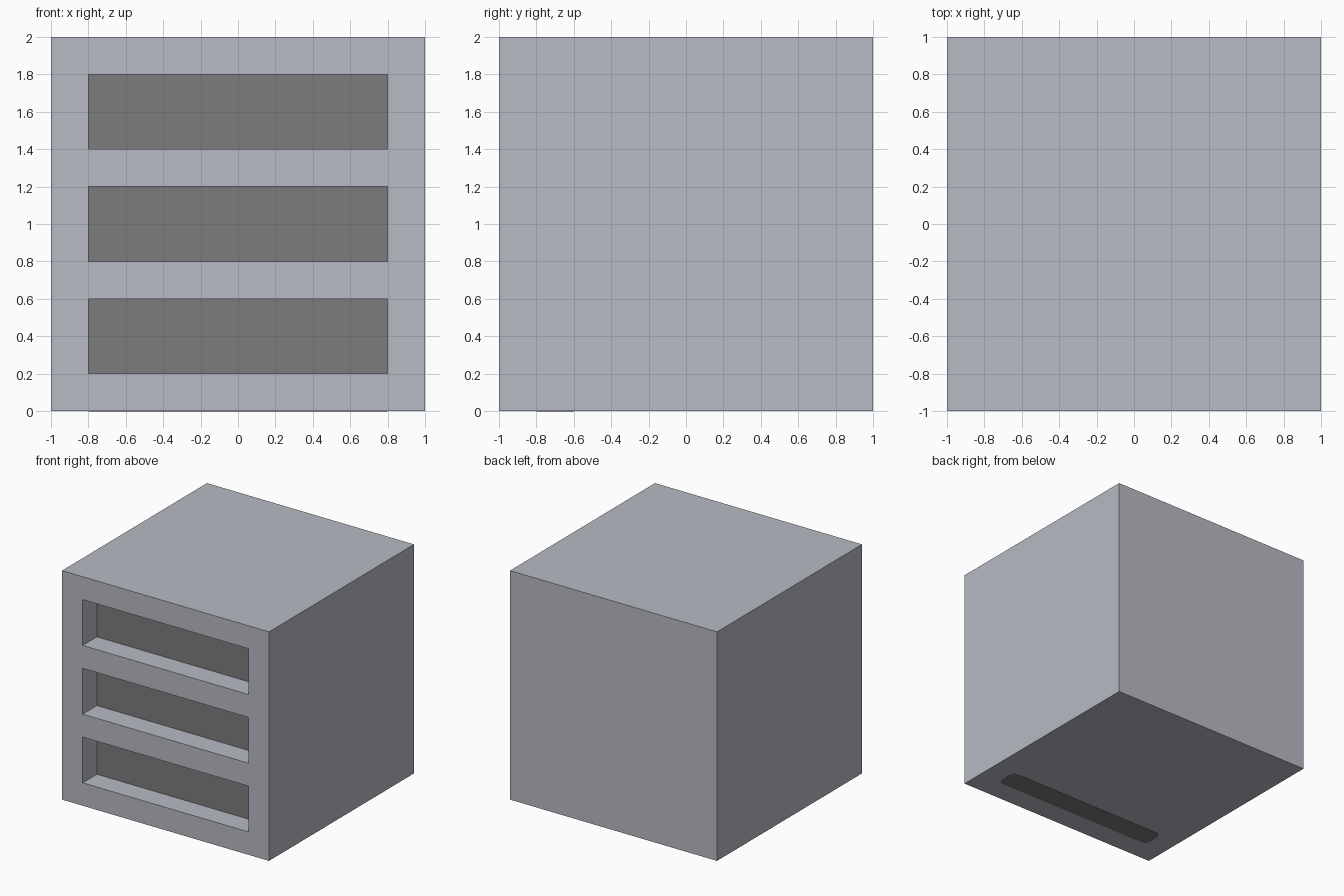
import bpy
import bmesh
from mathutils import Matrix, Vector

if "Cube" in bpy.data.objects:
    bpy.data.objects.remove(bpy.data.objects["Cube"])


def material(name, rgb):
    m = bpy.data.materials.new(name)
    m.diffuse_color = (*rgb, 1.0)
    m.use_nodes = True
    m.node_tree.nodes["Principled BSDF"].inputs["Base Color"].default_value = m.diffuse_color
    return m


body_grey = material("body_grey", (0.475, 0.495, 0.545))
dark_grey = material("dark_grey", (0.2, 0.2, 0.2))


def boxes(name, bounds, mat, corner=0.0):
    """One object made of axis-aligned boxes; corner rounds the upright edges."""
    bm = bmesh.new()
    for lo, hi in bounds:
        lo, hi = Vector(lo), Vector(hi)
        size = Matrix.Diagonal((*(hi - lo), 1.0))
        bmesh.ops.create_cube(bm, size=1.0, matrix=Matrix.Translation((lo + hi) / 2) @ size)
    if corner:
        upright = [e for e in bm.edges
                   if abs(e.verts[0].co.z - e.verts[1].co.z) > 1e-5]
        bmesh.ops.bevel(bm, geom=upright, offset=corner, segments=3,
                        profile=0.5, affect='EDGES')
    mesh = bpy.data.meshes.new(name)
    bm.to_mesh(mesh)
    bm.free()
    mesh.materials.append(mat)
    obj = bpy.data.objects.new(name, mesh)
    bpy.context.collection.objects.link(obj)
    return obj


slots = [(0.2, 0.6), (0.8, 1.2), (1.4, 1.8)]

# Cube body with three recessed slots in the front
body = boxes("cabinet_body", [((-1, -1, 0), (1, 1, 2))], body_grey)
cutter = boxes("slot_cutter", [((-0.8, -1.2, a), (0.8, -0.8, b)) for a, b in slots], body_grey)
cutter.hide_render = True
cutter.hide_viewport = True
cut = body.modifiers.new("slots", 'BOOLEAN')
cut.operation = 'DIFFERENCE'
cut.solver = 'EXACT'
cut.object = cutter

# Dark backs of the slots
boxes("slot_backs", [((-0.8, -0.804, a), (0.8, -0.796, b)) for a, b in slots], dark_grey)

# Dark strip with rounded corners showing on the underside
boxes("underside_strip", [((-0.8, -0.8, -0.002), (0.8, -0.6, 0.003))], dark_grey, corner=0.05)
